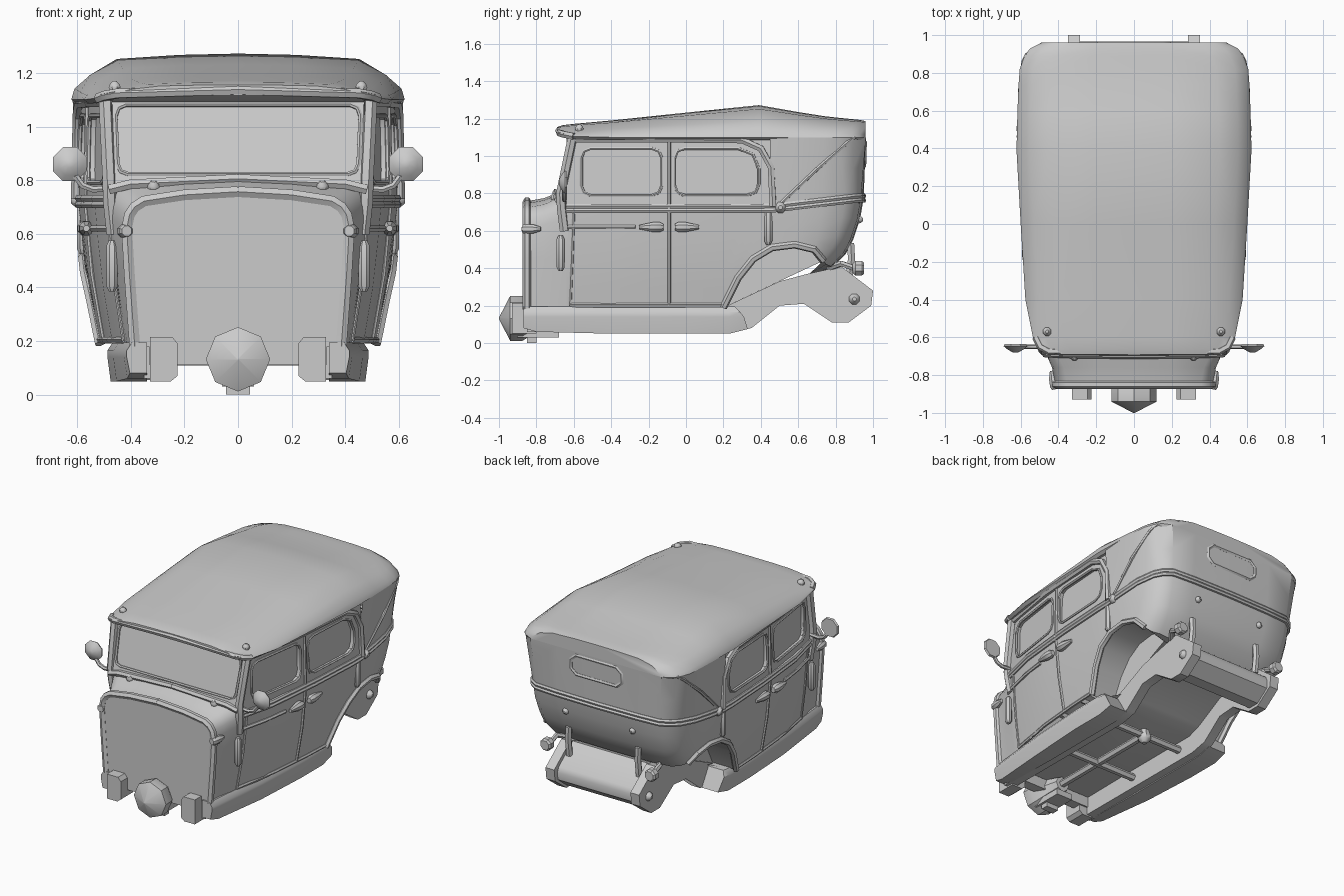
import bpy, bmesh, math
from mathutils import Vector

if "Cube" in bpy.data.objects:
    bpy.data.objects.remove(bpy.data.objects["Cube"])

def lerp(tab, t):
    if t <= tab[0][0]: return tab[0][1]
    for (a, p), (b, q) in zip(tab, tab[1:]):
        if t <= b: return p + (q - p) * (t - a) / (b - a)
    return tab[-1][1]

def add(name, verts, faces, mirror=True):
    me = bpy.data.meshes.new(name)
    me.from_pydata([tuple(v) for v in verts], [], faces)
    bm = bmesh.new(); bm.from_mesh(me)
    bmesh.ops.recalc_face_normals(bm, faces=bm.faces)
    bm.to_mesh(me); bm.free()
    return link(name, me, mirror)

def link(name, data, mirror):
    ob = bpy.data.objects.new(name, data)
    bpy.context.collection.objects.link(ob)
    if mirror:
        ob.modifiers.new("mirror", 'MIRROR').merge_threshold = 0.0005
    return ob

def loft(name, rows, closed=False, caps=False, mirror=True, extra=()):
    n = len(rows[0])
    faces = []
    for r in range(len(rows) - 1):
        for i in range(n if closed else n - 1):
            j = (i + 1) % n
            faces.append((r*n + i, r*n + j, (r+1)*n + j, (r+1)*n + i))
    if caps:
        faces += [tuple(range(n)), tuple(range((len(rows)-1)*n, len(rows)*n))]
    return add(name, [p for r in rows for p in r], faces + list(extra), mirror)

def slab(name, x0, x1, yz, mirror=True):
    return loft(name, [[(x, y, z) for y, z in yz] for x in (x0, x1)], True, True, mirror)

def box(name, x0, x1, y0, y1, z0, z1, mirror=True):
    return slab(name, x0, x1, [(y0, z0), (y1, z0), (y1, z1), (y0, z1)], mirror)

def tube(name, pts, r, mirror=True, cyclic=False):
    cu = bpy.data.curves.new(name, 'CURVE')
    cu.dimensions = '3D'; cu.bevel_depth = r; cu.bevel_resolution = 1; cu.use_fill_caps = True
    sp = cu.splines.new('POLY'); sp.points.add(len(pts) - 1)
    for p, q in zip(sp.points, pts): p.co = (*q, 1)
    sp.use_cyclic_u = cyclic
    return link(name, cu, mirror)

def turned(name, start, axis, prof, n=8, mirror=True, turn=.5):
    """Lathe: prof is (distance along axis, radius)."""
    ax = Vector(axis).normalized(); u = ax.orthogonal().normalized(); v = ax.cross(u)
    rows = [[Vector(start) + ax*d + (u*math.cos(a) + v*math.sin(a))*r
             for a in [(i + turn) * math.tau / n for i in range(n)]] for d, r in prof]
    return loft(name, rows, True, True, mirror)

def knob(name, p, axis, r, mirror=True):
    return turned(name, p, axis, [(-r, r*.7), (0, r), (r*.5, r*.85), (r, r*.35)], 8, mirror)

# Body shape: plan width at the belt, lean of the sides, tuck of the tail
PLAN = [(-.65, .475), (-.4, .535), (0, .575), (.4, .597), (.7, .59), (.82, .57), (.90, .53), (.945, .46)]
LEAN = [(.19, .875), (.45, .955), (.72, 1), (1.1, .985)]
TUCK = [(.4, .18), (.47, .11), (.53, .075), (.63, .035), (.77, .01)]
def side(y, z, d=0): return (lerp(PLAN, y) * lerp(LEAN, z) + d, y, z)
def shell(x, y, z):
    return (x * lerp(LEAN, z), y - lerp(TUCK, z) * min(1, max(0, (y - .5) / .4)), z)

SIDE_Y = [-.64, -.4, -.2, 0, .2, .28, .36, .46, .6, .74, .86, .91, .945]
HEM = [.19] * 5 + [.35, .45, .51, .525, .50, .44, .42, .41, .40, .40]
outline = [(lerp(PLAN, y), y) for y in SIDE_Y] + [(.3, .955), (0, .96)]
def belt_z(y): return lerp([(.45, .72), (.92, .775)], y)
rows = [[shell(x, y, h + (belt_z(y) - h) * t) for (x, y), h in zip(outline, HEM)]
        for t in (0, .2, .4, .7, 1)]
body = loft("lower_body", rows)
add("tail_underside", rows[0][10:] + [(0, .66, .37)], [tuple(range(6))])

# Wheel housings and arch lips
arch = rows[0][4:11]
inner = [(.34, y, z) for _, y, z in arch]
loft("wheel_housing", [arch, inner], extra=[tuple(range(7, 14))])
tube("arch_lip", [(x + .002, y, z) for x, y, z in arch], .02)

# Front cowl with closed face and rolled rim
front = [(.385, .18), (.405, .45), (.415, .62), (.405, .67), (.385, .70), (.35, .722), (.2, .745), (0, .757)]
back = [(.418, .18), (.454, .45), (.478, .66), (.476, .71), (.465, .75), (.42, .785), (.2, .805), (0, .815)]
cowl = []
for y, t in ((-.86, 0), (-.76, .3), (-.68, .85), (-.63, 1)):
    cowl.append([(a + (c - a)*t, y, b + (d - b)*t) for (a, b), (c, d) in zip(front, back)])
loft("cowl", cowl)
add("cowl_face", cowl[0] + [(0, -.86, .17)], [tuple(range(9))])
tube("cowl_rim", [(x, y + .01, z) for x, y, z in cowl[0]], .023)

# Framed, recessed panes: outer rectangle, chamfered opening, glass set back
def pane(name, o, i, radii, place, mirror=True, depth=.025):
    O, I = [], []
    for k, (a, b) in enumerate(((0, 2), (1, 2), (1, 3), (0, 3))):
        sx, sy = (1, -1)[a], (1, -1)[b - 2]
        r = radii[k]; x, y = i[a], i[b]
        p = [(x, y + sy*r), (x + sx*r*.29, y + sy*r*.29), (x + sx*r, y)]
        q = [(o[a], y + sy*r), (o[a], o[b]), (x + sx*r, o[b])]
        if k % 2: p.reverse(); q.reverse()
        I += p; O += q
    loft(name, [[place(u, v, 0) for u, v in O], [place(u, v, 0) for u, v in I],
                [place(u, v, -depth) for u, v in I]], True, False, mirror, [tuple(range(24, 36))])
    tube(name + "_bead", [place(u, v, 0) for u, v in I], .009, mirror, True)
pane("front_door_window", (-.64, -.09, .71, 1.11), (-.56, -.13, .79, 1.04), [.05]*4, side)
pane("rear_door_window", (-.09, .47, .71, 1.11), (-.06, .39, .79, 1.04), [.05, .06, .11, .05], side)
def on_screen(x, z, d):
    t = (z - .77) / .34
    return (x * (.98 + .03*t), -.685 + .085*t - d, z + .015*(1 - abs(x) / .48))
pane("windscreen", (-.48, .48, .77, 1.12), (-.455, .455, .82, 1.08), [.04]*4, on_screen, False, .012)

# Windscreen posts and lower rail
tube("windscreen_post", [(.495, -.605, 1.11), (.48, -.67, .80), (.478, -.665, .72), (.465, -.65, .6)], .026)
tube("windscreen_rail", [(.48, -.685, .765), (.4, -.69, .785), (0, -.695, .805)], .02)

# Roof sections: y, eave half width, eave height, crown height, shoulder drop
ROOF = [(-.69, .46, 1.115, 1.155, .015), (-.66, .51, 1.105, 1.165, .03), (-.6, .535, 1.09, 1.172, .035),
        (-.4, .575, 1.085, 1.19, .045), (0, .60, 1.085, 1.232, .065), (.39, .622, 1.085, 1.272, .08),
        (.6, .617, 1.085, 1.235, .06), (.74, .611, 1.085, 1.213, .05), (.82, .605, 1.085, 1.204, .045),
        (.89, .58, 1.085, 1.197, .04), (.93, .55, 1.085, 1.193, .035), (.96, .49, 1.085, 1.187, .03)]
roof = [[(0, y, e), (w - .02, y, e), (w, y, e + .015), (w - .012, y, e + (c - e)*.3), (w - .07, y, c - d),
         (w - .17, y, c - d*.25), (w*.35, y, c - d*.06), (0, y, c)] for y, w, e, c, d in ROOF]
loft("roof", roof, caps=True)
tube("roof_front_roll", [(.52, -.6, 1.105), (.495, -.65, 1.115), (.45, -.675, 1.123), (0, -.68, 1.135)], .02)

# Folding-top rear quarter and back wall
low = [(lerp(PLAN, .45), .45, .72)] + [shell(x, y, belt_z(y))[:2] + (belt_z(y),) for x, y in outline[8:]]
top = [(.612, .45, 1.1)] + [(w, y, e + .015) for y, w, e, c, d in ROOF[6:11]] + [(.3, .962, 1.1), (0, .962, 1.1)]
top[5] = (.49, .962, 1.1)
mid = [tuple((a + b)/2 for a, b in zip(p, q)) for p, q in zip(low, top)]
loft("soft_top_wall", [low, mid, top])
tube("soft_top_fold", [(.592, .51, .75), (.604, .70, .93), (.585, .86, 1.07), (.565, .90, 1.1)], .011)
ring = [(-.19, .98), (-.15, .945), (.15, .945), (.19, .98), (.19, 1.04), (.15, 1.075), (-.15, 1.075), (-.19, 1.04)]
tube("rear_window_frame", [(x, .948 + .03*(z - .9), z) for x, z in ring], .014, False, True)

# Belt line, window surround, door seams and side mouldings
for k, dz in enumerate((.012, -.012)):
    tube("belt_moulding_%d" % k, [(x, y, belt_z(y) + dz) for x, y, z in
                                  [shell(x, y, belt_z(y)) for x, y in outline]], .014)
tube("window_surround", [side(y, z, .008) for y, z in
     [(-.6, 1.09), (-.2, 1.09), (.3, 1.085), (.40, 1.04), (.455, .94), (.465, .73)]], .02)
tube("door_seam", [side(-.09, z, .001) for z in (.2, .45, .72, 1.09)], .01)
tube("door_front_edge", [side(y, z, .001) for y, z in ((-.62, .2), (-.61, .45), (-.6, .72))], .009)
tube("door_bottom_edge", [side(y, .205, 0) for y in (-.62, -.3, 0, .2)], .012)
tube("side_moulding", [side(y, .62, .003) for y in (-.63, -.45, -.27)], .013)

# Door handles, latches, hinge tubes and fasteners
for nm, y0, s in (("front_door_handle", -.12, -1), ("rear_door_handle", -.06, 1)):
    turned(nm, side(y0, .62, .012), (0, s, 0), [(0, .018), (.02, .029), (.06, .028), (.13, .012)])
turned("cowl_latch", (.415, -.875, .61), (.2, 1, 0), [(0, .02), (.015, .028), (.06, .026), (.1, .012)])
for nm, p in (("front_post_tube", (.47, -.67, .385)), ("rear_post_tube", (.58, .44, .525))):
    turned(nm, p, (0, 0, 1), [(0, .012), (.02, .023), (.17, .023), (.19, .012)])
knob("belt_fastener", (.59, .505, .725), (1, 0, 0), .033)
knob("roof_stud", (.46, -.57, 1.145), (0, 0, 1), .024)
knob("cowl_stud", (.315, -.70, .775), (0, -.6, 1), .025)
knob("tail_stud", (.25, .925, .66), (0, 1, 0), .022)

# Side mirrors
tube("mirror_arm", [(.47, -.65, .77), (.54, -.65, .765), (.58, -.65, .78), (.61, -.65, .82)], .013)
turned("mirror_disc", (.627, -.635, .86), (0, -1, 0), [(0, .062), (.012, .068), (.03, .045), (.045, .015)])

# Chassis: sills following the body taper, rails, tank, floor and cross members
sill = []
for y, b, w in ((-.87, .08, .415), (-.8, .06, .425), (-.4, .05, .465), (0, .05, .487), (.23, .05, .487)):
    sill.append([(.34, y, b), (w - .012, y, b), (w, y, .14), (w, y, .165), (w - .02, y, .195), (.34, y, .195)])
sill.append([(.34, .33, .075), (.47, .33, .075), (.487, .31, .14), (.487, .29, .165), (.46, .26, .195), (.34, .26, .195)])
loft("sill", sill, True, True)
slab("frame_rail", .285, .35, [(-.85, .06), (.23, .055), (.35, .08), (.5, .2), (.63, .21), (.78, .11), (.87, .11),
     (.99, .2), (1, .28), (.83, .41), (.65, .37), (.5, .33), (.2, .19), (-.85, .18)])
slab("fuel_tank", -.3, .3, [(.76, .39), (.80, .40), (.95, .285), (.965, .25), (.96, .20), (.87, .13), (.79, .13),
     (.70, .33)], False)
knob("tank_bolt", (.345, .9, .235), (1, 0, 0), .032)
loft("floor", [[(0, y, z), (w, y, z)] for y, z, w in ((-.855, .185, .39), (-.4, .185, .44), (.2, .185, .46),
     (.3, .22, .34), (.5, .33, .34), (.7, .36, .34), (.8, .4, .34))])
box("front_cross_member", -.33, .33, -.86, -.79, .11, .18, False)
for y in (-.35, .1):
    tube("cross_member", [(-.33, y, .13), (.33, y, .13)], .025, False)
iron = [(.225, .07), (.225, .19), (.245, .215), (.328, .215), (.328, .05), (.25, .05)]
loft("bumper_iron", [[(x, y, z) for x, z in iron] for y in (-.93, -.8)], True, True)

# Bell housing, shaft and sump at the front
turned("bell_housing", (0, -1, .132), (0, 1, 0), [(0, .004), (.06, .12), (.125, .12), (.2, .075), (.3, .05)],
       8, False, 0)
tube("drive_shaft", [(0, -.75, .135), (0, .12, .135)], .025, False)
knob("shaft_joint", (0, .1, .12), (0, 0, -1), .045, False)
box("sump_plate", -.06, .06, -.9, -.68, .03, .07, False)
box("drain_block", -.045, .045, -.85, -.80, 0, .04, False)

# Tail lamps and tank brackets
tube("tail_lamp_arm", [(.33, .76, .40), (.385, .83, .425), (.385, .90, .40)], .017)
turned("tail_lamp", (.39, .89, .40), (0, 1, 0), [(0, .025), (.015, .042), (.05, .042), (.062, .032)])
tube("tank_bracket", [(.26, .87, .34), (.26, .885, .45), (.26, .88, .535)], .022)

# Bake modifiers and curves, smooth while keeping edges
bpy.ops.object.select_all(action='SELECT')
bpy.context.view_layer.objects.active = body
bpy.ops.object.convert(target='MESH')
bpy.ops.object.shade_smooth_by_angle(angle=math.radians(35))
